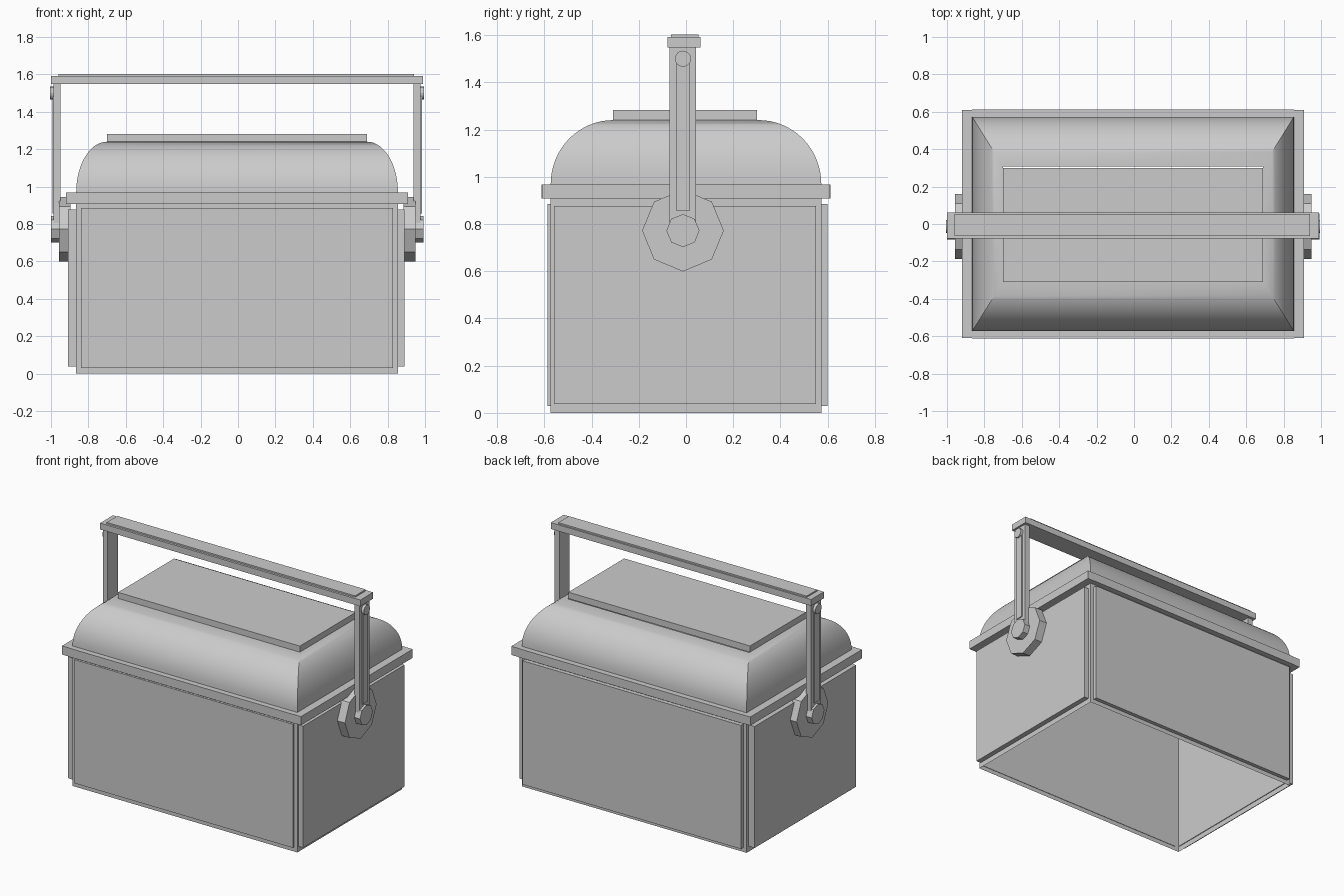
import bpy, bmesh
from math import sin, cos, pi

if "Cube" in bpy.data.objects:
    bpy.data.objects.remove(bpy.data.objects["Cube"])

CX = -0.005  # shared centre line of the body in x


def make(name, verts, faces, smooth=False):
    me = bpy.data.meshes.new(name)
    me.from_pydata(verts, [], faces)
    bm = bmesh.new()
    bm.from_mesh(me)
    bmesh.ops.recalc_face_normals(bm, faces=bm.faces)
    bm.to_mesh(me)
    bm.free()
    ob = bpy.data.objects.new(name, me)
    bpy.context.collection.objects.link(ob)
    if smooth:
        bpy.context.view_layer.objects.active = ob
        ob.select_set(True)
        bpy.ops.object.shade_smooth_by_angle(angle=pi / 6)
        ob.select_set(False)
    return ob


def box(name, x, y, z):
    v = [(a, b, c) for a in x for b in y for c in z]
    f = [(0, 1, 3, 2), (4, 6, 7, 5), (0, 4, 5, 1), (2, 3, 7, 6), (0, 2, 6, 4), (1, 5, 7, 3)]
    return make(name, v, f)


def disc(name, x0, x1, y, z, r, n):
    # Polygonal disc with its axis along x
    v = [(x, y + r * cos(2 * pi * i / n), z + r * sin(2 * pi * i / n))
         for x in (x0, x1) for i in range(n)]
    f = [(i, (i + 1) % n, n + (i + 1) % n, n + i) for i in range(n)]
    f += [tuple(range(n)), tuple(range(n, 2 * n))]
    return make(name, v, f)


def rect_loft(name, rings, smooth=False):
    # Open shell through stacked rectangles given as (half x, half y, z)
    v = [(CX + sx * hx, sy * hy, z) for hx, hy, z in rings
         for sx, sy in ((-1, -1), (1, -1), (1, 1), (-1, 1))]
    f = [(4 * k + i, 4 * k + (i + 1) % 4, 4 * k + 4 + (i + 1) % 4, 4 * k + 4 + i)
         for k in range(len(rings) - 1) for i in range(4)]
    return make(name, v, f, smooth)


# Body walls, open underneath
rect_loft("body_walls", [(0.86, 0.573, 0), (0.86, 0.573, 0.97)])

# Domed lid with mitred corners
N = 16
rect_loft("domed_lid", [(0.86 - 0.165 * (1 - cos(t)), 0.573 - 0.265 * (1 - cos(t)), 0.97 + 0.27 * sin(t))
                        for t in (k * pi / 2 / N for k in range(N + 1))], True)
box("lid_top_plate", (-0.70, 0.69), (-0.31, 0.30), (1.238, 1.282))

# Raised wall panels
box("front_panel", (-0.84, 0.83), (-0.586, -0.57), (0.03, 0.885))
box("back_panel", (-0.84, 0.83), (0.57, 0.60), (0.03, 0.885))
box("right_panel", (0.85, 0.89), (-0.56, 0.55), (0.037, 0.877))
box("left_panel", (-0.91, -0.86), (-0.56, 0.55), (0.037, 0.877))

# Rim strips
for name, s in (("front_rim", -1), ("back_rim", 1)):
    box(name, (-0.865, 0.855), sorted((s * 0.572, s * 0.612)), (0.908, 0.968))
for name, s in (("left_rim", -1), ("right_rim", 1)):
    box(name, sorted((CX + s * 0.859, CX + s * 0.914)), (-0.61, 0.61), (0.908, 0.968))

# Handle sides with pivots
HY = -0.013
for side, s in (("left", -1), ("right", 1)):
    def span(a, b):
        return sorted((CX + s * a, CX + s * b))
    disc(side + "_pivot_plate", *span(0.89, 0.953), HY, 0.772, 0.173, 8)
    disc(side + "_pivot_knob", *span(0.953, 0.996), HY, 0.772, 0.07, 8)
    box(side + "_handle_arm", span(0.943, 0.981), (HY - 0.056, HY + 0.056), (0.80, 1.55))
    box(side + "_arm_strip", span(0.98, 0.988), (HY - 0.027, HY + 0.027), (0.855, 1.48))
    disc(side + "_handle_rivet", *span(0.97, 1.0), HY, 1.50, 0.034, 16)

# Handle grip
box("handle_grip", (-1.0, 0.99), (-0.078, 0.062), (1.548, 1.592))
box("grip_strip", (-0.96, 0.94), (-0.063, 0.053), (1.59, 1.602))
